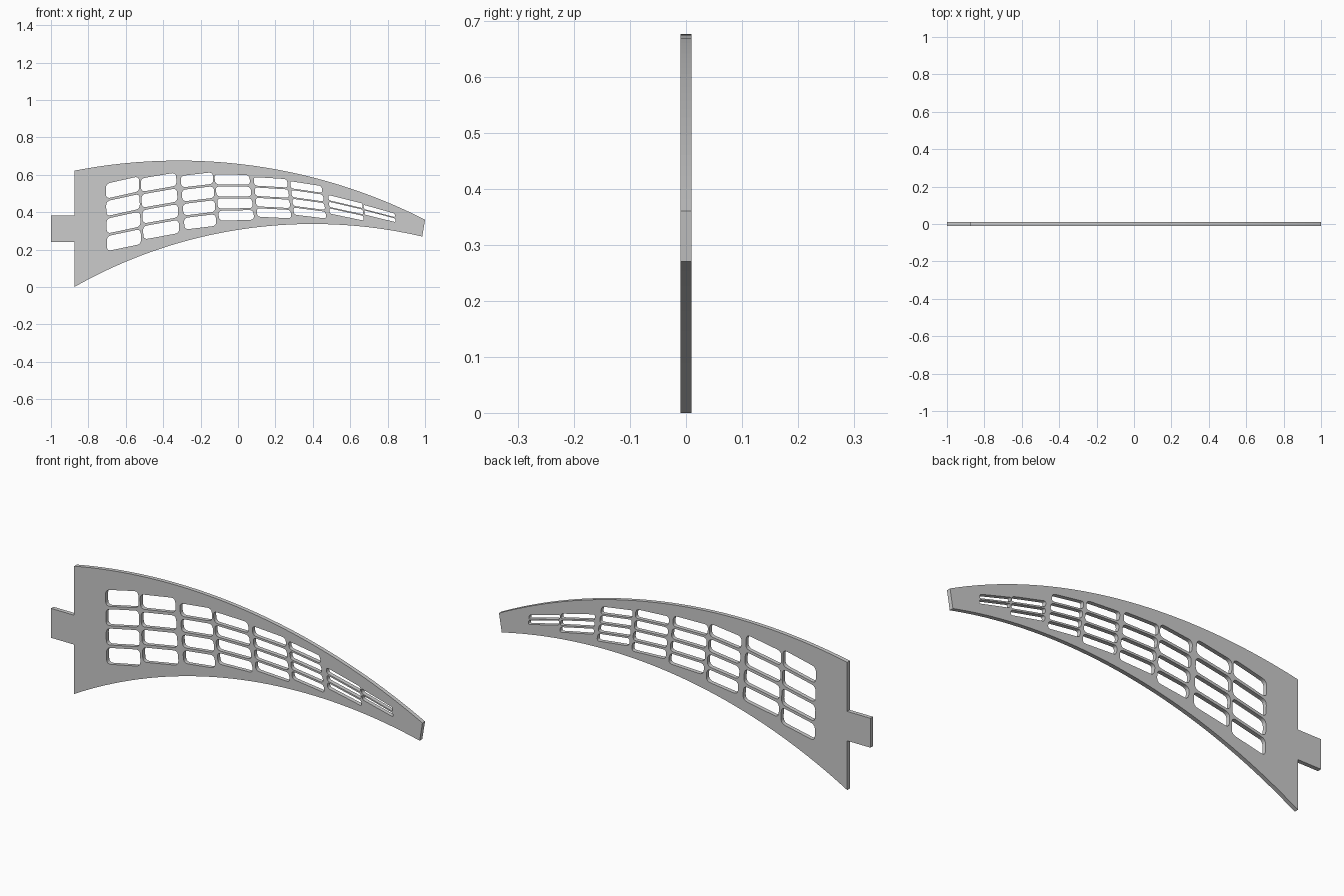
import bpy, math
from mathutils import Vector

if "Cube" in bpy.data.objects:
    bpy.data.objects.remove(bpy.data.objects["Cube"])


def arc(a, peak, b, n=40):
    """Points on the circular arc through three points, running from a to b."""
    (ax, ay), (bx, by), (cx, cy) = a, peak, b
    d = 2 * (ax * (by - cy) + bx * (cy - ay) + cx * (ay - by))
    sa, sb, sc = ax * ax + ay * ay, bx * bx + by * by, cx * cx + cy * cy
    ux = (sa * (by - cy) + sb * (cy - ay) + sc * (ay - by)) / d
    uy = (sa * (cx - bx) + sb * (ax - cx) + sc * (bx - ax)) / d
    r = math.hypot(ax - ux, ay - uy)
    t0, t1 = math.atan2(ay - uy, ax - ux), math.atan2(cy - uy, cx - ux)
    return [Vector((ux + r * math.cos(t0 + (t1 - t0) * i / n),
                    uy + r * math.sin(t0 + (t1 - t0) * i / n))) for i in range(n + 1)]


def rounded(quad, radius=0.024, n=5):
    """Polygon with each corner replaced by a small curve."""
    pts = []
    for i, p in enumerate(quad):
        u, v = quad[i - 1] - p, quad[(i + 1) % len(quad)] - p
        r = min(radius, 0.4 * u.length, 0.4 * v.length)
        a, b = p + u.normalized() * r, p + v.normalized() * r
        for k in range(n + 1):
            t = k / n
            pts.append(a * (1 - t) ** 2 + p * 2 * t * (1 - t) + b * t * t)
    return pts


curve = bpy.data.curves.new("vane_plate", 'CURVE')
curve.dimensions = '2D'
curve.fill_mode = 'BOTH'
curve.extrude = 0.01


def add_loop(pts):
    s = curve.splines.new('POLY')
    s.points.add(len(pts) - 1)
    for sp, p in zip(s.points, pts):
        sp.co = (p.x, p.y, 0, 1)
    s.use_cyclic_u = True


# Curved plate outline with mounting tab
outline = arc((-0.875, 0.622), (-0.3, 0.676), (1.0, 0.36))
outline += arc((0.985, 0.27), (0.42, 0.337), (-0.875, 0.0))
outline += [Vector(p) for p in ((-0.875, 0.24), (-1, 0.24), (-1, 0.383), (-0.875, 0.383))]
add_loop(outline)

# Slot columns: top left, top right, bottom right, bottom left, rows, bar width
columns = [
    ((-.707, .552), (-.530, .592), (-.518, .230), (-.700, .192), 4, .014),
    ((-.521, .580), (-.332, .612), (-.313, .289), (-.505, .254), 4, .014),
    ((-.308, .594), (-.135, .614), (-.115, .328), (-.285, .307), 4, .013),
    ((-.127, .603), (.060, .599), (.087, .360), (-.100, .354), 4, .011),
    ((.083, .588), (.262, .577), (.286, .367), (.103, .376), 4, .010),
    ((.278, .566), (.447, .540), (.473, .366), (.300, .387), 4, .009),
    ((.483, .492), (.665, .447), (.672, .355), (.490, .393), 3, .008),
    ((.670, .440), (.838, .393), (.842, .347), (.678, .387), 2, .007),
]
for tl, tr, br, bl, rows, bar in columns:
    tl, tr, br, bl = map(Vector, (tl, tr, br, bl))
    gl, gr = bar / (tl - bl).length, bar / (tr - br).length
    hl, hr = (1 - (rows - 1) * gl) / rows, (1 - (rows - 1) * gr) / rows
    for r in range(rows):
        l0, r0 = r * (hl + gl), r * (hr + gr)
        add_loop(rounded([tl.lerp(bl, l0), tr.lerp(br, r0),
                          tr.lerp(br, r0 + hr), tl.lerp(bl, l0 + hl)]))

# Turn the filled profile into an upright mesh plate
temp = bpy.data.objects.new("plate_profile", curve)
bpy.context.collection.objects.link(temp)
temp.rotation_euler.x = math.pi / 2
bpy.context.view_layer.objects.active = temp
temp.select_set(True)
bpy.ops.object.convert(target='MESH')
plate = bpy.context.object
plate.name = "vane_plate"
bpy.ops.object.transform_apply(location=False, rotation=True, scale=False)
bpy.ops.object.mode_set(mode='EDIT')
bpy.ops.mesh.select_all(action='SELECT')
bpy.ops.mesh.remove_doubles(threshold=0.0001)
bpy.ops.mesh.normals_make_consistent(inside=False)
bpy.ops.object.mode_set(mode='OBJECT')
bpy.ops.object.shade_flat()
